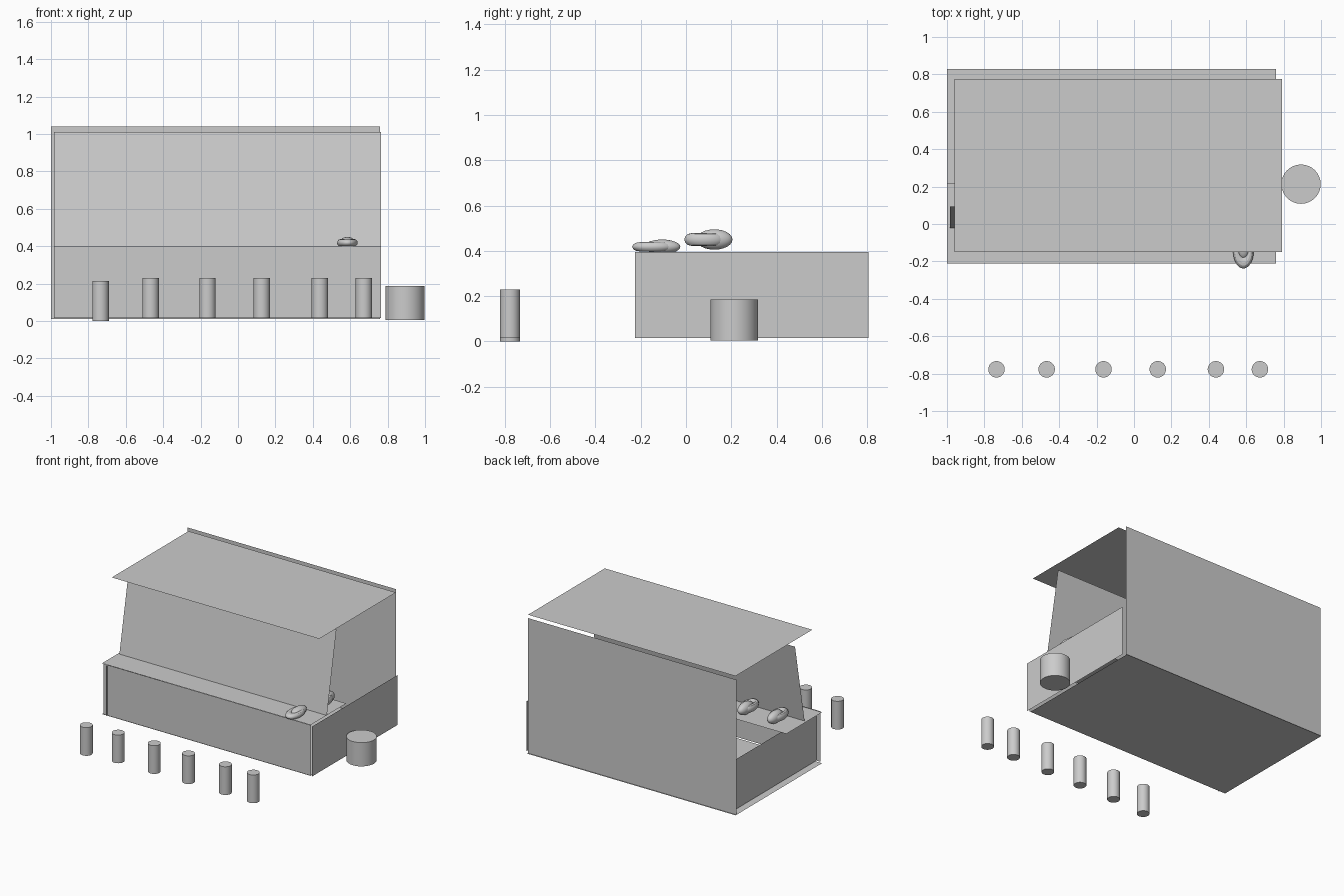
import bpy
from mathutils import Vector

cube = bpy.data.objects.get("Cube")
if cube:
    bpy.data.objects.remove(cube, do_unlink=True)

# One plain grey for everything
grey = bpy.data.materials.new("plain_grey")
grey.use_nodes = True
colour = (0.6, 0.6, 0.6, 1)
grey.diffuse_color = colour
grey.node_tree.nodes["Principled BSDF"].inputs["Base Color"].default_value = colour


def sheet(name, corner, side_a, side_b):
    """Thin flat panel spanned by two edge vectors."""
    c, a, b = Vector(corner), Vector(side_a), Vector(side_b)
    mesh = bpy.data.meshes.new(name)
    mesh.from_pydata([c, c + a, c + a + b, c + b], [], [(0, 1, 2, 3)])
    mesh.materials.append(grey)
    obj = bpy.data.objects.new(name, mesh)
    bpy.context.collection.objects.link(obj)
    return obj


def finish(name, scale=(1, 1, 1)):
    obj = bpy.context.object
    obj.name = name
    obj.scale = scale
    obj.data.materials.append(grey)
    bpy.ops.object.shade_smooth_by_angle()
    return obj


def drum(name, x, y, radius, bottom, top):
    bpy.ops.mesh.primitive_cylinder_add(
        vertices=32, radius=radius, depth=top - bottom,
        location=(x, y, (bottom + top) / 2))
    return finish(name)


def ornament(name, x, y, z, height):
    """Rounded oval ring with a flattened body set into its rear half."""
    bpy.ops.mesh.primitive_torus_add(
        major_segments=32, minor_segments=12, major_radius=0.038,
        minor_radius=0.02, location=(x, y - 0.015, z))
    finish(name + "_ring", (0.95, 1.6, height))
    bpy.ops.mesh.primitive_uv_sphere_add(
        segments=24, ring_count=12, radius=0.04, location=(x, y + 0.025, z))
    finish(name + "_body", (1.0, 2.0, height * 0.8))


# Stall panels
width = 1.75
sheet("floor", (-1, -0.21, 0.01), (1.76, 0, 0), (0, 1.04, 0))
sheet("back_wall", (-1, 0.82, 0.01), (1.76, 0, 0), (0, 0, 1.03))
sheet("roof", (-0.96, -0.15, 1.04), (width, 0, 0), (0, 0.925, 0))
sheet("front_wall", (-0.985, -0.215, 0.015), (width, 0, 0), (0, 0, 0.385))
sheet("counter", (-1, -0.21, 0.398), (1.76, 0, 0), (0, 0.43, 0))
sheet("sloped_panel", (-0.985, -0.022, 0.4), (width, 0, 0), (0, 0.115, 0.61))
for name, x in (("left_wall", 0.78), ("right_wall", -0.95)):
    sheet(name, (x, -0.225, 0.015), (0, 1.03, 0), (0, 0, 0.38))

# Row of stools, the end one sitting a little lower
for i, x in enumerate((-0.735, -0.467, -0.163, 0.127, 0.438, 0.673)):
    drop = 0.015 if i == 0 else 0
    drum("stool_%d" % (i + 1), x, -0.777, 0.044, 0.015 - drop, 0.23 - drop)

# Barrel beside the stall
drum("barrel", 0.893, 0.213, 0.105, 0.005, 0.186)

# Items on the counter
ornament("front_item", 0.585, -0.13, 0.418, 1.0)
for i, x in enumerate((-0.84, -0.59, 0.66)):
    ornament("rear_item_%d" % (i + 1), x, 0.1, 0.45, 1.4)
